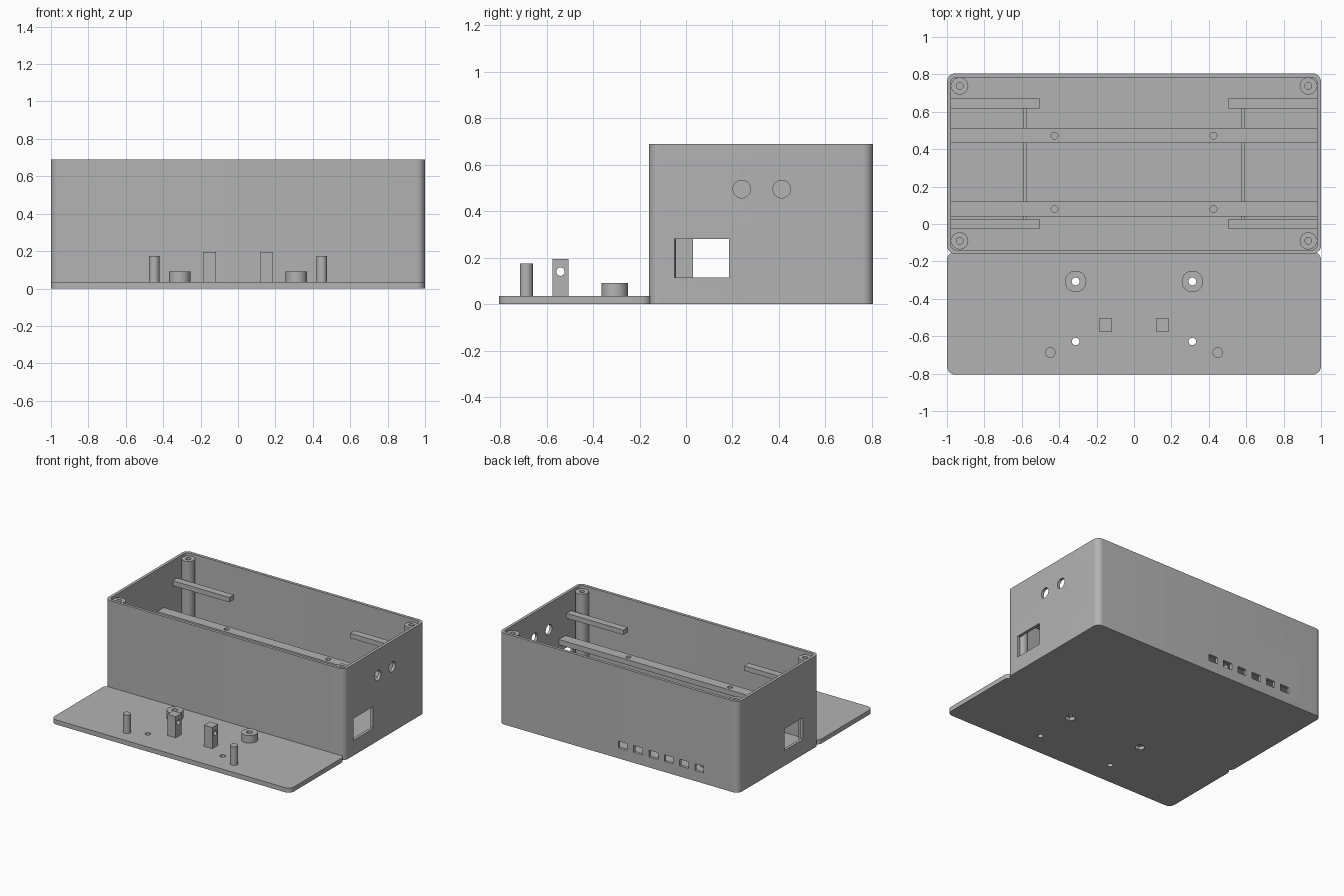
import bpy, bmesh, math
from mathutils import Matrix

if "Cube" in bpy.data.objects:
    bpy.data.objects.remove(bpy.data.objects["Cube"])

grey = bpy.data.materials.new("plain grey")
grey.diffuse_color = (0.45, 0.45, 0.45, 1)
grey.use_nodes = True
grey.node_tree.nodes["Principled BSDF"].inputs["Base Color"].default_value = grey.diffuse_color


def prism(name, pts, z0, z1, matrix=None):
    """Extrude a flat outline from z0 to z1."""
    bm = bmesh.new()
    base = bm.faces.new([bm.verts.new((x, y, z0)) for x, y in pts])
    ext = bmesh.ops.extrude_face_region(bm, geom=[base])["geom"]
    bmesh.ops.translate(bm, verts=[v for v in ext if isinstance(v, bmesh.types.BMVert)],
                        vec=(0, 0, z1 - z0))
    bmesh.ops.recalc_face_normals(bm, faces=bm.faces)
    if matrix:
        bm.transform(matrix)
    me = bpy.data.meshes.new(name)
    bm.to_mesh(me)
    bm.free()
    me.materials.append(grey)
    ob = bpy.data.objects.new(name, me)
    bpy.context.collection.objects.link(ob)
    return ob


def circle(x, y, r, n=32):
    return [(x + r * math.cos(2 * math.pi * i / n), y + r * math.sin(2 * math.pi * i / n))
            for i in range(n)]


def rounded(x0, x1, y0, y1, r, n=8):
    pts = []
    for k, (cx, cy) in enumerate([(x1 - r, y1 - r), (x0 + r, y1 - r),
                                  (x0 + r, y0 + r), (x1 - r, y0 + r)]):
        for i in range(n + 1):
            a = math.pi / 2 * (k + i / n)
            pts.append((cx + r * math.cos(a), cy + r * math.sin(a)))
    return pts


def block(name, x0, x1, y0, y1, z0, z1):
    return prism(name, [(x0, y0), (x1, y0), (x1, y1), (x0, y1)], z0, z1)


def cut(ob, *cutters):
    """Subtract the cutters, then remove them."""
    bpy.context.view_layer.objects.active = ob
    for c in cutters:
        m = ob.modifiers.new("cut", "BOOLEAN")
        m.operation, m.solver, m.object = "DIFFERENCE", "EXACT", c
        bpy.ops.object.modifier_apply(modifier=m.name)
        bpy.data.objects.remove(c)
    return ob


def x_hole(y, z, r, x0, x1):
    """Round cutter along x."""
    turn = Matrix(((0, 0, 1, 0), (1, 0, 0, 0), (0, 1, 0, 0), (0, 0, 0, 1)))
    return prism("cutter", circle(y, z, r), x0, x1, turn)


# Open case: hollow shell with side windows, cable holes and back vents
case = prism("case", rounded(-1, 1, -0.16, 0.805, 0.045), 0, 0.69)
cut(case,
    prism("cutter", rounded(-0.978, 0.978, -0.138, 0.783, 0.025), 0.03, 0.8),
    block("cutter", 0.9, 1.1, -0.05, 0.185, 0.115, 0.28),
    block("cutter", -1.1, -0.9, 0.03, 0.25, 0.115, 0.28),
    x_hole(0.24, 0.495, 0.038, 0.9, 1.1),
    x_hole(0.412, 0.495, 0.038, 0.9, 1.1),
    *[block("cutter", x - 0.037, x + 0.037, 0.7, 0.9, 0.08, 0.13)
      for x in [-0.035 - 0.128 * i for i in range(6)]])

# Corner screw pillars
for x in (-0.932, 0.932):
    for y in (-0.09, 0.738):
        cut(prism("corner_pillar", circle(x, y, 0.046), 0.03, 0.67),
            prism("cutter", circle(x, y, 0.018), 0.45, 0.8))

# Long mounting rails with screw holes
for y in (0.08, 0.472):
    cut(block("mounting_rail", -0.979, 0.979, y - 0.04, y + 0.04, 0.335, 0.375),
        *[prism("cutter", circle(x, y, 0.018), 0.3, 0.4) for x in (-0.425, 0.425)])

# Short side ledges and floor ridges
for s in (-1, 1):
    xs = sorted((s * 0.505, s * 0.979))
    for y in (0.0, 0.645):
        block("side_ledge", *xs, y - 0.027, y + 0.027, 0.5, 0.537)
    block("floor_ridge", s * 0.583 - 0.011, s * 0.583 + 0.011, 0.0, 0.645, 0.025, 0.08)

# Lid plate lying in front of the case
lid = prism("lid", rounded(-1, 1, -0.805, -0.148, 0.045), 0, 0.035)
for x in (-0.312, 0.312):
    # Screw boss with a six-sided nut pocket below
    boss = prism("screw_boss", circle(x, -0.307, 0.057), 0.035, 0.092)
    cut(boss, prism("cutter", circle(x, -0.307, 0.021), -0.1, 0.2))
    cut(lid, prism("cutter", circle(x, -0.307, 0.021), -0.1, 0.2),
        prism("cutter", circle(x, -0.307, 0.036, 6), -0.1, 0.025),
        prism("cutter", circle(x, -0.628, 0.02), -0.1, 0.2))

# Pegs and drilled square posts on the lid
for s in (-1, 1):
    prism("peg", circle(s * 0.448, -0.687, 0.028), 0.03, 0.175)
    cut(block("post", s * 0.153 - 0.035, s * 0.153 + 0.035, -0.575, -0.505, 0.03, 0.195),
        x_hole(-0.54, 0.14, 0.018, -0.5, 0.5))

# Smooth the round walls, keep the edges sharp
for ob in bpy.context.scene.objects:
    ob.select_set(True)
bpy.context.view_layer.objects.active = case
bpy.ops.object.shade_smooth_by_angle(angle=math.radians(30))
